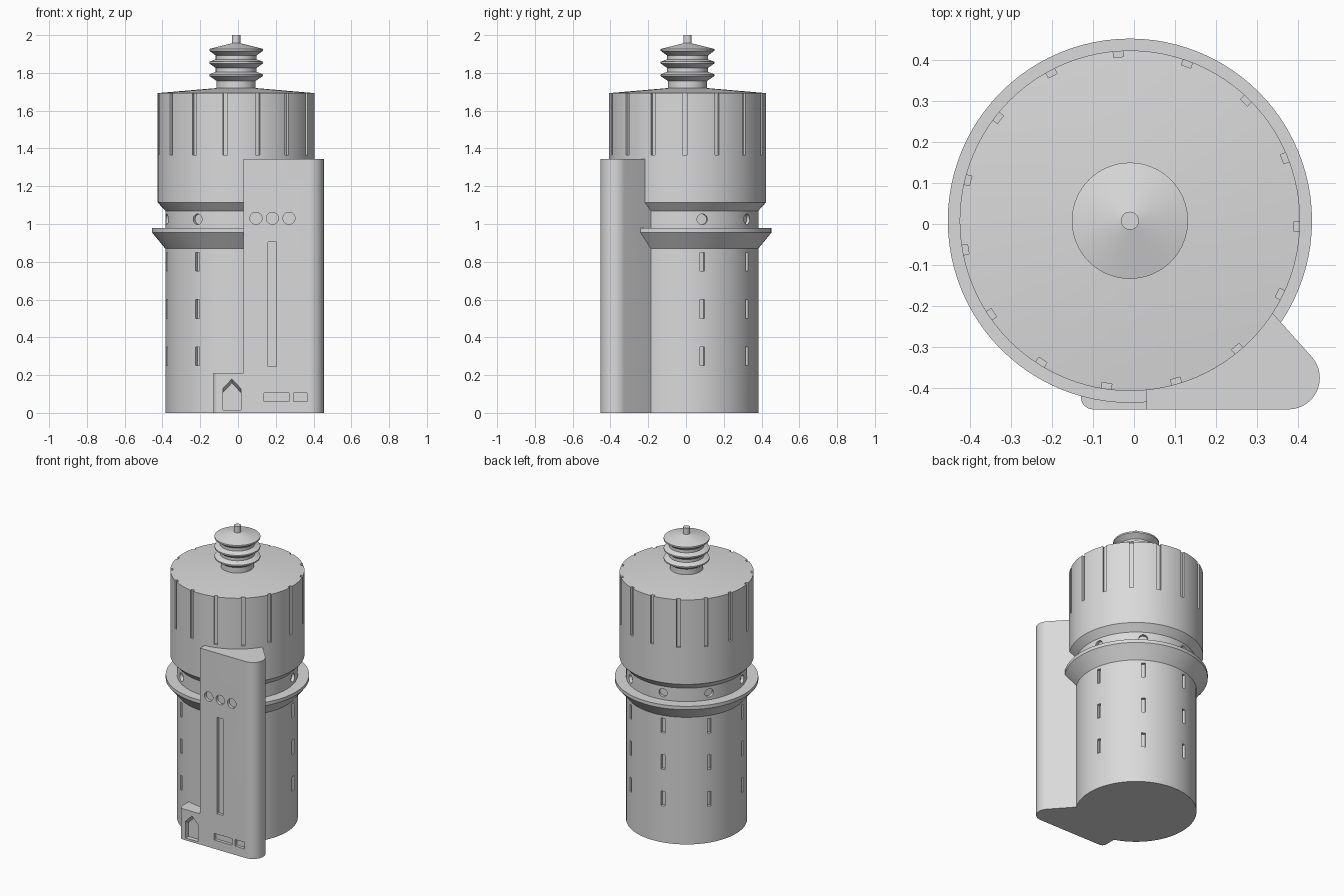
import bpy, bmesh, math
from mathutils import Matrix

if "Cube" in bpy.data.objects:
    bpy.data.objects.remove(bpy.data.objects["Cube"])

CX, CY, FRONT = -0.01, 0.008, -0.453

grey = bpy.data.materials.new("light grey")
grey.diffuse_color = (0.7, 0.7, 0.7, 1)
grey.use_nodes = True
grey.node_tree.nodes["Principled BSDF"].inputs["Base Color"].default_value = grey.diffuse_color


def new_object(name, bm):
    bmesh.ops.recalc_face_normals(bm, faces=bm.faces)
    me = bpy.data.meshes.new(name)
    bm.to_mesh(me)
    bm.free()
    me.materials.append(grey)
    ob = bpy.data.objects.new(name, me)
    bpy.context.collection.objects.link(ob)
    return ob


def lathe(name, profile, n=96):
    """Closed solid of revolution from (radius, z) points, capped at both ends."""
    bm = bmesh.new()
    rings = [[bm.verts.new((CX + r * math.cos(2 * math.pi * i / n),
                            CY + r * math.sin(2 * math.pi * i / n), z))
              for i in range(n)] for r, z in profile]
    for a, b in zip(rings, rings[1:]):
        for i in range(n):
            j = (i + 1) % n
            bm.faces.new((a[i], a[j], b[j], b[i]))
    bm.faces.new(rings[0])
    bm.faces.new(rings[-1])
    return new_object(name, bm)


def loft(bm, a, b):
    """Solid between two matching outlines."""
    va, vb = [bm.verts.new(p) for p in a], [bm.verts.new(p) for p in b]
    bm.faces.new(va)
    bm.faces.new(vb)
    for i in range(len(va)):
        j = (i + 1) % len(va)
        bm.faces.new((va[i], va[j], vb[j], vb[i]))


def column(name, outline, z1):
    bm = bmesh.new()
    loft(bm, [(x, y, 0) for x, y in outline], [(x, y, z1) for x, y in outline])
    return new_object(name, bm)


def boolean(ob, other, op):
    m = ob.modifiers.new(op, 'BOOLEAN')
    m.operation, m.solver, m.object = op, 'EXACT', other
    dg = bpy.context.evaluated_depsgraph_get()
    me = bpy.data.meshes.new_from_object(ob.evaluated_get(dg))
    ob.modifiers.clear()
    ob.data = me
    bpy.data.objects.remove(other)


# main housing: lower barrel, flared collar, neck, upper drum
housing = lathe("housing", [
    (0.375, 0), (0.375, 0.87), (0.445, 0.955), (0.445, 0.978), (0.375, 0.978),
    (0.375, 1.07), (0.416, 1.115), (0.416, 1.693), (0.10, 1.72)])

# control panel column with rounded right edge
outline = [(0.03, FRONT)]
for i in range(17):
    t = math.radians(-90 + 131.6 * i / 16)
    outline.append((0.377 + 0.077 * math.cos(t), -0.376 + 0.077 * math.sin(t)))
outline += [(0.287, -0.16), (0.03, -0.16)]
boolean(housing, column("panel", outline, 1.345), 'UNION')

# low foot at the left of the panel, with rounded corner
foot = [(0.06, FRONT)]
for i in range(7):
    t = math.radians(-90 - 90 * i / 6)
    foot.append((-0.10 + 0.03 * math.cos(t), FRONT + 0.03 + 0.03 * math.sin(t)))
foot += [(-0.13, -0.25), (0.06, -0.25)]
boolean(housing, column("foot", foot, 0.21), 'UNION')

# recesses
bm = bmesh.new()


def radial(angle, r, z):
    return (Matrix.Translation((CX, CY, z)) @ Matrix.Rotation(math.radians(angle), 4, 'Z')
            @ Matrix.Translation((r, 0, 0)))


def radial_box(angle, r0, r1, w, z0, z1):
    bmesh.ops.create_cube(bm, size=1, matrix=radial(angle, (r0 + r1) / 2, (z0 + z1) / 2)
                          @ Matrix.Diagonal((r1 - r0, w, z1 - z0, 1)))


def front_box(x0, x1, z0, z1, depth=0.02):
    p = [(x0, z0), (x1, z0), (x1, z1), (x0, z1)]
    loft(bm, [(x, FRONT - 0.02, z) for x, z in p], [(x, FRONT + depth, z) for x, z in p])


# grip grooves round the upper drum
for k in range(15):
    radial_box(-2 + 24 * k, 0.401, 0.46, 0.024, 1.365, 1.76)

# vent slots in the barrel and round holes in the neck
for k in range(6):
    ang = 12 + 45 * k
    for z in (0.25, 0.5, 0.75):
        radial_box(ang, 0.355, 0.41, 0.024, z, z + 0.1)
    bmesh.ops.create_cone(bm, cap_ends=True, segments=24, radius1=0.028, radius2=0.028,
                          depth=0.05, matrix=radial(ang, 0.38, 1.025)
                          @ Matrix.Rotation(math.pi / 2, 4, 'Y'))

# panel dials, long slot and small windows
for x in (0.095, 0.182, 0.27):
    bmesh.ops.create_cone(bm, cap_ends=True, segments=32, radius1=0.032, radius2=0.032,
                          depth=0.04, matrix=Matrix.Translation((x, FRONT, 1.03))
                          @ Matrix.Rotation(math.pi / 2, 4, 'X'))
front_box(0.158, 0.205, 0.245, 0.905)
front_box(0.137, 0.27, 0.06, 0.105)
front_box(0.295, 0.365, 0.06, 0.105)

# pointed recess in the foot, roof sloping inwards
def house(drop):
    return [(-0.08, 0.015), (0.015, 0.015), (0.015, 0.13 - drop),
            (-0.0325, 0.18 - drop), (-0.08, 0.13 - drop)]


loft(bm, [(x, FRONT - 0.001, z) for x, z in house(0)],
     [(x, FRONT + 0.03, z) for x, z in house(0.022)])
boolean(housing, new_object("cutters", bm), 'DIFFERENCE')

# ribbed bellows with pin on top
bellows = lathe("bellows", [
    (0.103, 1.715), (0.103, 1.757), (0.142, 1.783), (0.142, 1.792), (0.108, 1.806),
    (0.108, 1.826), (0.142, 1.85), (0.142, 1.859), (0.108, 1.872), (0.108, 1.892),
    (0.142, 1.917), (0.142, 1.927), (0.022, 1.957), (0.022, 2.0)], 64)

for ob in (housing, bellows):
    bpy.ops.object.select_all(action='DESELECT')
    ob.select_set(True)
    bpy.context.view_layer.objects.active = ob
    bpy.ops.object.shade_smooth_by_angle(angle=math.radians(25))
